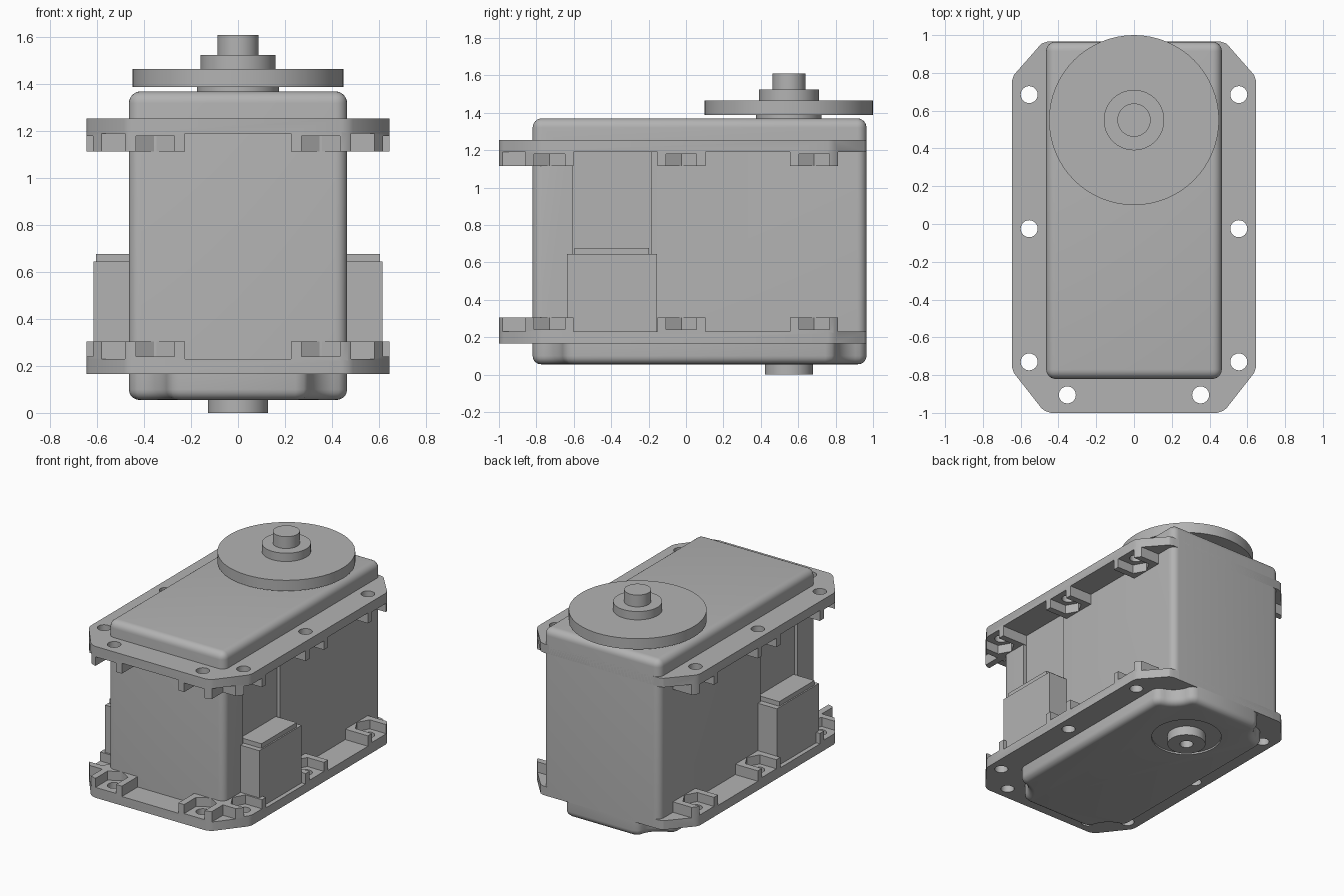
import bpy, bmesh, math
from mathutils import Matrix

if bpy.data.objects.get("Cube"):
    bpy.data.objects.remove(bpy.data.objects["Cube"], do_unlink=True)

grey = bpy.data.materials.new("grey plastic")
grey.use_nodes = True
colour = (0.45, 0.45, 0.45, 1)
grey.diffuse_color = colour
grey.node_tree.nodes["Principled BSDF"].inputs["Base Color"].default_value = colour


def finish(name, bm):
    """Turn a bmesh into a named grey object."""
    bmesh.ops.recalc_face_normals(bm, faces=bm.faces)
    mesh = bpy.data.meshes.new(name)
    bm.to_mesh(mesh)
    bm.free()
    mesh.materials.append(grey)
    obj = bpy.data.objects.new(name, mesh)
    bpy.context.collection.objects.link(obj)
    return obj


def add_prism(bm, points, z0, z1):
    """Extrude an outline between two heights."""
    face = bm.faces.new([bm.verts.new((x, y, z0)) for x, y in points])
    top = bmesh.ops.extrude_face_region(bm, geom=[face])["geom"]
    moved = [g for g in top if isinstance(g, bmesh.types.BMVert)]
    bmesh.ops.translate(bm, verts=moved, vec=(0, 0, z1 - z0))


def rect(x0, x1, y0, y1):
    return [(x0, y0), (x1, y0), (x1, y1), (x0, y1)]


def circle(x, y, r, n=48):
    return [(x + r * math.cos(2 * math.pi * i / n), y + r * math.sin(2 * math.pi * i / n))
            for i in range(n)]


def prisms(name, items):
    bm = bmesh.new()
    for points, z0, z1 in items:
        add_prism(bm, points, min(z0, z1), max(z0, z1))
    return finish(name, bm)


def boolean(obj, other, operation):
    """Apply a boolean and throw the helper away."""
    mod = obj.modifiers.new("cut", 'BOOLEAN')
    mod.object, mod.operation = other, operation
    mod.solver, mod.use_self = 'EXACT', True
    bpy.context.view_layer.objects.active = obj
    bpy.ops.object.modifier_apply(modifier=mod.name)
    bpy.data.objects.remove(other, do_unlink=True)


def smooth(obj, angle=35):
    bpy.ops.object.select_all(action='DESELECT')
    obj.select_set(True)
    bpy.context.view_layer.objects.active = obj
    bpy.ops.object.shade_smooth_by_angle(angle=math.radians(angle))


HALF, FRONT, BACK = 0.465, -0.82, 0.965
LOW, HIGH = 0.165, 1.255
AXLE = 0.55

# Main case: rounded sides and top
bm = bmesh.new()
add_prism(bm, rect(-HALF, HALF, FRONT, BACK), LOW, 1.37)
edges = [e for e in bm.edges if max(v.co.z for v in e.verts) > 1]
bmesh.ops.bevel(bm, geom=edges, offset=0.05, segments=6, profile=0.5, affect='EDGES')
case = finish("main_case", bm)
for s in (-1, 1):
    recess = prisms("recess", [(rect(s * 0.44, s * 0.6, -0.605, -0.185), 0.2, 1.19)])
    boolean(case, recess, 'DIFFERENCE')
smooth(case)

# Bottom cover: scooped corners and a rounded lower rim
R = 0.17
quarter = [(HALF, FRONT + R + 0.05), (HALF - 0.012, FRONT + R + 0.014)]
for i in range(9):
    a = math.radians(102 + i * 66 / 8)
    quarter.append((HALF + R * math.cos(a), FRONT + R * math.sin(a)))
quarter += [(HALF - R - 0.014, FRONT + 0.012), (HALF - R - 0.05, FRONT)]
mid = (FRONT + BACK) / 2
front_half = quarter + [(-x, y) for x, y in reversed(quarter)]
outline = front_half + [(-x, 2 * mid - y) for x, y in front_half]
bm = bmesh.new()
add_prism(bm, outline, 0.055, LOW + 0.01)
edges = [e for e in bm.edges if max(v.co.z for v in e.verts) < 0.06]
bmesh.ops.bevel(bm, geom=edges, offset=0.045, segments=5, profile=0.5,
                affect='EDGES', clamp_overlap=False)
cover = finish("bottom_cover", bm)
boolean(cover, prisms("moat", [(circle(0, AXLE, 0.235), 0, 0.067)]), 'DIFFERENCE')
smooth(cover, 40)

# Mounting flanges with nut pockets; the lower one mirrors the upper one
side = [(0.44, -1), (0.47, -0.99), (0.49, -0.975), (0.635, -0.79), (0.645, -0.76),
        (0.645, 0.76), (0.635, 0.79), (0.49, 0.955), (0.46, BACK)]
plate = side + [(-x, y) for x, y in reversed(side)]
holes = [(s * 0.555, y, s, 0) for s in (-1, 1) for y in (-0.73, -0.025, 0.685)]
holes += [(s * 0.353, -0.905, 0, -1) for s in (-1, 1)]


def flange(name, height):
    """height() maps upper flange heights to the wanted flange."""
    lugs, pockets, drills = [], [], []
    for x, y, dx, dy in holes:
        def place(points):
            return [(x + dx * v - dy * u, y + dy * v + dx * u) for u, v in points]
        lugs.append((place(rect(-0.128, 0.128, -0.115, 0.15)), height(1.115), height(1.2)))
        slot = [(-0.082, 0.2), (-0.082, -0.042), (0, -0.088), (0.082, -0.042), (0.082, 0.2)]
        pockets.append((place(slot), height(1.0), height(1.18)))
        drills.append((circle(x, y, 0.045, 24), height(1.0), height(1.4)))
    obj = prisms(name, [(plate, height(1.19), height(HIGH))])
    lug = prisms("lugs", lugs)
    boolean(lug, prisms("trim", [(plate, height(1.0), height(1.4))]), 'INTERSECT')
    boolean(obj, lug, 'UNION')
    boolean(obj, prisms("pockets", pockets), 'DIFFERENCE')
    boolean(obj, prisms("drills", drills), 'DIFFERENCE')
    smooth(obj, 25)


flange("upper_flange", lambda z: z)
flange("lower_flange", lambda z: LOW + HIGH - z)

# Cable connectors on both sides
for s, word in ((1, "left"), (-1, "right")):
    prisms(word + "_connector", [(rect(s * 0.42, s * 0.615, -0.635, -0.155), 0.22, 0.645)])
    prisms(word + "_connector_lip", [(rect(s * 0.42, s * 0.605, -0.597, -0.197), 0.64, 0.678)])

# Output axle and horn disc
for name, r, z0, z1 in (("axle_collar", 0.175, 1.36, 1.39), ("horn_disc", 0.45, 1.388, 1.465),
                        ("horn_hub", 0.16, 1.46, 1.525), ("axle_tip", 0.088, 1.52, 1.61)):
    smooth(prisms(name, [(circle(0, AXLE, r, 64), z0, z1)]))

# Lower pivot with a blind screw hole
pivot = prisms("lower_pivot", [(circle(0, AXLE, 0.128), 0, 0.08)])
boolean(pivot, prisms("screw_hole", [(circle(0, AXLE, 0.045, 24), -0.1, 0.06)]), 'DIFFERENCE')
smooth(pivot)
